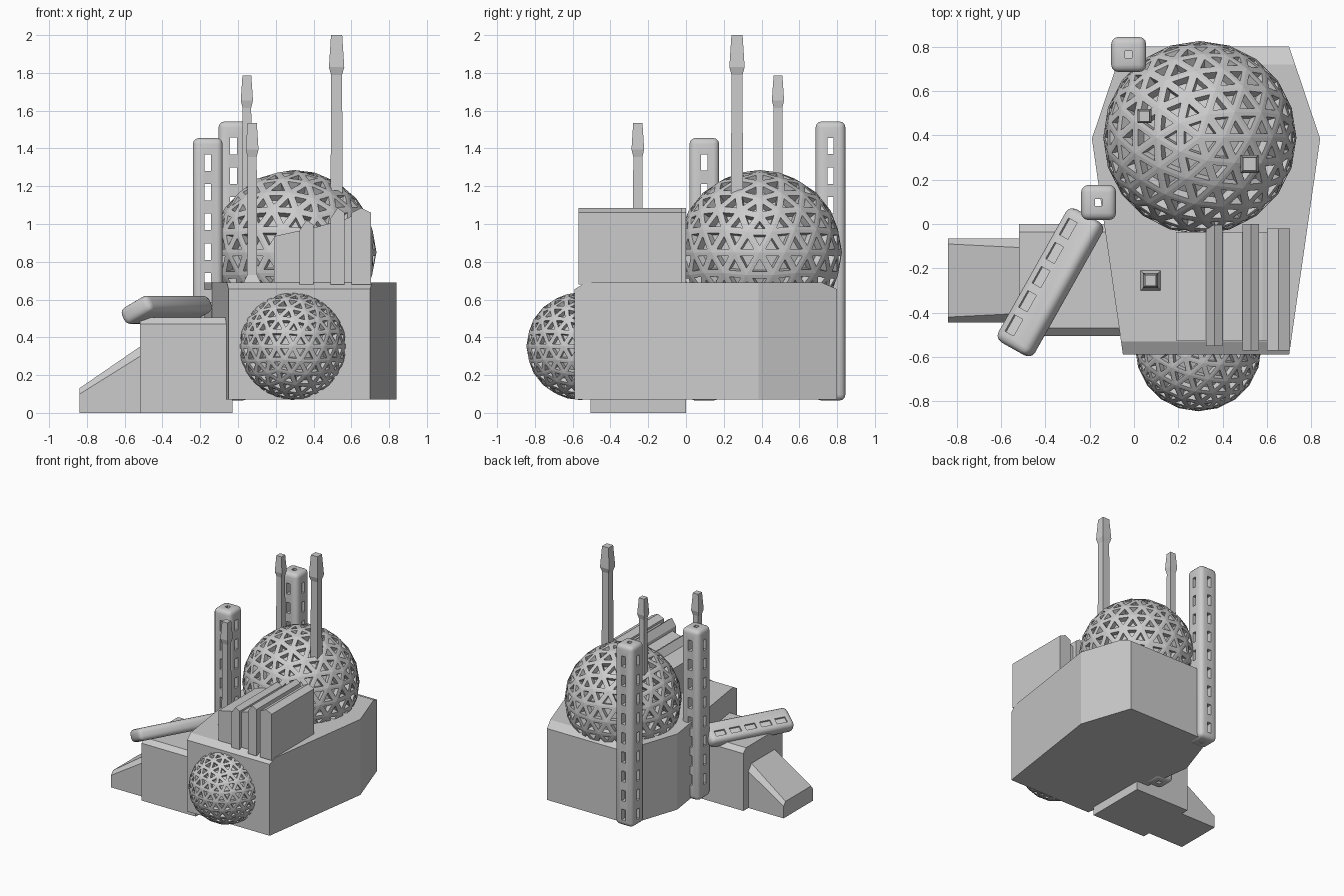
import bpy, bmesh
from math import radians
from mathutils import Vector, Matrix

if "Cube" in bpy.data.objects:
    bpy.data.objects.remove(bpy.data.objects["Cube"])


def finish(bm, name, smooth=False):
    bmesh.ops.recalc_face_normals(bm, faces=bm.faces)
    me = bpy.data.meshes.new(name)
    bm.to_mesh(me)
    bm.free()
    ob = bpy.data.objects.new(name, me)
    bpy.context.collection.objects.link(ob)
    if smooth:
        shade(ob)
    return ob


def shade(ob):
    bpy.ops.object.select_all(action='DESELECT')
    ob.select_set(True)
    bpy.context.view_layer.objects.active = ob
    bpy.ops.object.shade_smooth_by_angle(angle=radians(40))


def prism(pts, axis, lo, hi):
    """Extrude a 2D outline along 'y' (points are x,z) or 'z' (points are x,y)."""
    bm = bmesh.new()
    put = (lambda p: (p[0], lo, p[1])) if axis == 'y' else (lambda p: (p[0], p[1], lo))
    f = bm.faces.new([bm.verts.new(put(p)) for p in pts])
    r = bmesh.ops.extrude_face_region(bm, geom=[f])
    d = Vector((0, hi - lo, 0)) if axis == 'y' else Vector((0, 0, hi - lo))
    bmesh.ops.translate(bm, vec=d, verts=[v for v in r['geom'] if isinstance(v, bmesh.types.BMVert)])
    bmesh.ops.recalc_face_normals(bm, faces=bm.faces)
    return bm


def add_box(bm, c, s):
    m = Matrix.Translation(c) @ Matrix.Diagonal((*s, 1))
    bmesh.ops.create_cube(bm, size=1, matrix=m)


def slice_off(bm, p, n):
    """Cut away everything on the n side of a plane and cap it."""
    r = bmesh.ops.bisect_plane(bm, geom=bm.verts[:] + bm.edges[:] + bm.faces[:],
                               plane_co=p, plane_no=n, clear_outer=True)
    bmesh.ops.holes_fill(bm, edges=[e for e in bm.edges if e.is_boundary])


def rounded_box(c, s, r):
    bm = bmesh.new()
    add_box(bm, c, s)
    bmesh.ops.bevel(bm, geom=bm.edges[:], offset=r, segments=3, profile=0.5, affect='EDGES')
    return bm


def cut(ob, boxes):
    bm = bmesh.new()
    for c, s in boxes:
        add_box(bm, c, s)
    cutter = finish(bm, "window_cutter")
    cutter.hide_render = True
    mod = ob.modifiers.new("cut", 'BOOLEAN')
    mod.operation, mod.solver, mod.object = 'DIFFERENCE', 'EXACT', cutter
    bpy.context.view_layer.objects.active = ob
    bpy.ops.object.modifier_apply(modifier=mod.name)
    bpy.data.objects.remove(cutter)


# main hull: six-sided block with sloped front and rear top edges
bm = prism([(-.05, -.59), (.70, -.59), (.84, .385), (.70, .80), (-.05, .80), (-.19, .385)], 'z', .07, .69)
slice_off(bm, (0, -.53, .69), (0, -.035, .06))
slice_off(bm, (0, .72, .69), (0, .035, .08))
finish(bm, "main_hull")

# side annex with chamfered top, and entry ramp
bm = prism([(-.52, 0), (-.03, 0), (-.03, .505), (-.52, .505)], 'y', -.505, 0)
slice_off(bm, (0, -.47, .505), (0, -1, 1))
slice_off(bm, (0, -.035, .505), (0, 1, 1))
finish(bm, "side_annex")
bm = prism([(-.84, 0), (-.5, 0), (-.5, .36), (-.52, .35), (-.84, .13)], 'y', -.445, -.065)
slice_off(bm, (-.84, -.42, .13), (-.5, -1, .8))
slice_off(bm, (-.84, -.09, .13), (-.5, 1, .8))
finish(bm, "entry_ramp")


# lattice domes: solid geodesic spheres with recessed triangles
def dome(name, c, r):
    bm = bmesh.new()
    bmesh.ops.create_icosphere(bm, subdivisions=3, radius=r, matrix=Matrix.Translation(c))
    faces = bm.faces[:]
    bmesh.ops.inset_individual(bm, faces=faces, thickness=r * .042, use_even_offset=True)
    bmesh.ops.inset_individual(bm, faces=faces, thickness=r * .006, depth=-r * .09, use_even_offset=True)
    finish(bm, name)


dome("large_dome", (.297, .39, .85), .436)
dome("front_dome", (.29, -.56, .353), .285)


# square antennas with a flared head
def antenna(name, x, y, z0, top, head, w, base):
    rings = [(z0, base), (z0 + .05, w * 1.1), (top - head - .04, w), (top - head, w * 1.4), (top, w * 1.02)]
    bm = bmesh.new()
    loops = [[bm.verts.new((x + sx * s / 2, y + sy * s / 2, z))
              for sx, sy in ((-1, -1), (1, -1), (1, 1), (-1, 1))] for z, s in rings]
    for a, b in zip(loops, loops[1:]):
        for i in range(4):
            j = (i + 1) % 4
            bm.faces.new((a[i], a[j], b[j], b[i]))
    bm.faces.new(loops[0])
    bm.faces.new(loops[-1])
    finish(bm, name)


antenna("tall_antenna", .522, .27, 1.12, 2.0, .17, .058, .07)
antenna("middle_antenna", .047, .487, 1.08, 1.785, .13, .046, .05)
antenna("short_antenna", .075, -.255, .68, 1.535, .14, .048, .1)


# hollow pillars with rows of windows through both directions
def pillar(name, x, y, top):
    z0, w = .065, .158
    ob = finish(rounded_box((x, y, (top + z0) / 2), (w, w, top - z0), .032), name)
    zs = [top - .13 - .157 * i for i in range(9)]
    zs = [z for z in zs if z > z0 + .08]
    cut(ob, [((x, y, z), (.035, .4, .088)) for z in zs])
    cut(ob, [((x, y, z), (.4, .034, .086)) for z in zs])
    cut(ob, [((x, y, .8), (.032, .032, 2))])
    shade(ob)


pillar("rear_pillar", -.024, .765, 1.543)
pillar("side_pillar", -.16, .097, 1.455)

# fallen rounded slab resting on the annex, with shallow windows
slab = finish(rounded_box((0, 0, 0), (.19, .69, .098), .035), "leaning_slab")
cut(slab, [((-.03, -.25 + .125 * i, .05), (.05, .085, .03)) for i in range(5)])
shade(slab)
slab.rotation_euler = (0, radians(-27), radians(-29.3))
slab.location = (-.377, -.263, .545)

# ribbed vent block on the roof
core = [(.19, .68), (.70, .68), (.70, 1.05), (.64, 1.07), (.58, 1.03), (.42, .985), (.19, .935)]
finish(prism(core, 'y', -.525, -.035), "vent_core")
ribs = [(.325, .40, .965, 1.02, -.55, -.005), (.49, .565, 1.03, 1.085, -.57, 0),
        (.60, .705, 1.06, 1.085, -.57, -.02)]
for i, (a, b, za, zb, lo, hi) in enumerate(ribs):
    m = (a + b) / 2
    pts = [(a, .68), (b, .68), (b, zb - .025), (m, zb), (a, za)]
    finish(prism(pts, 'y', lo, hi), f"vent_rib_{i + 1}")
